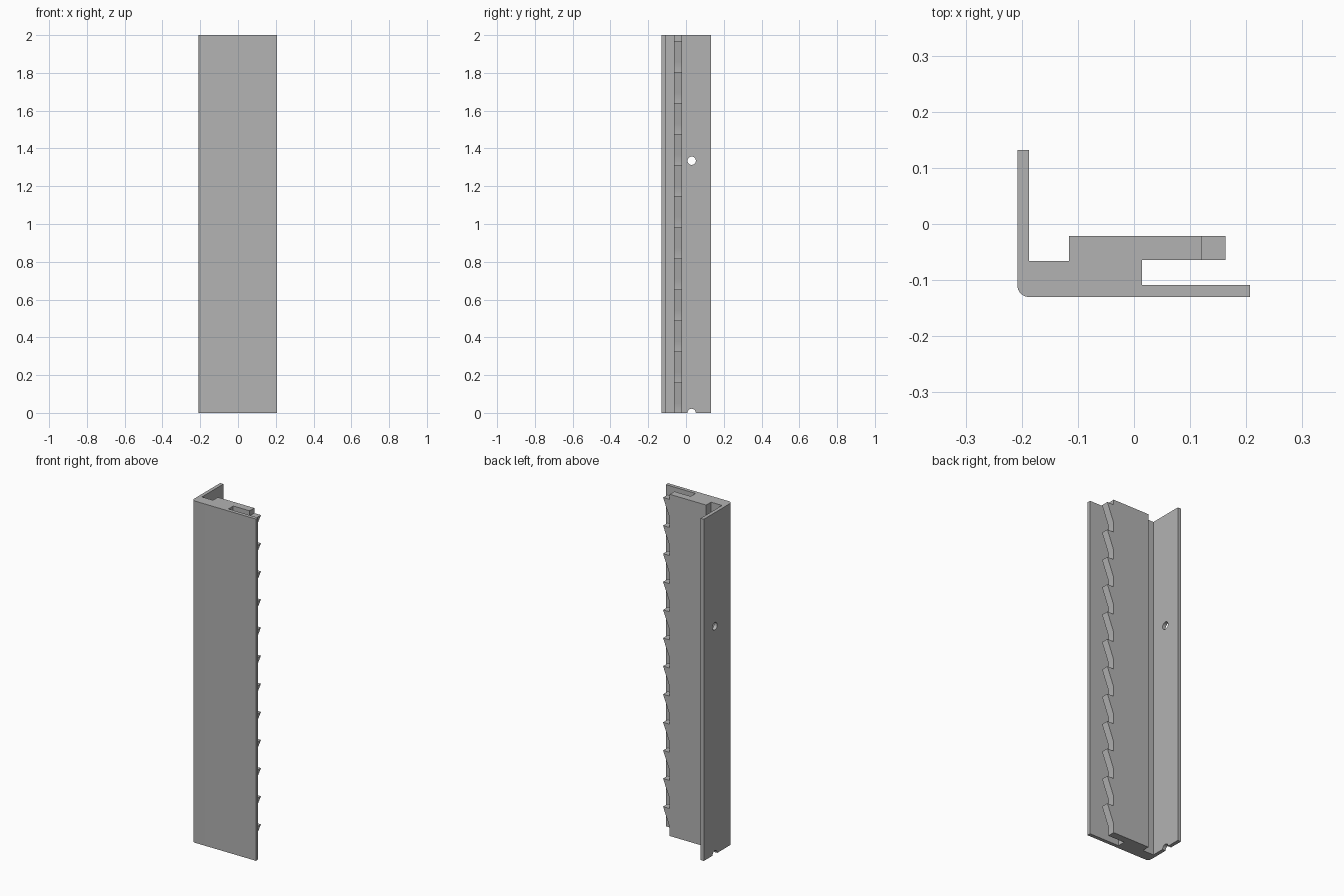
import bpy, bmesh, math
from mathutils import Vector

default = bpy.data.objects.get("Cube")
if default:
    bpy.data.objects.remove(default, do_unlink=True)

grey = bpy.data.materials.new("plain grey")
grey.use_nodes = True
colour = (0.45, 0.45, 0.45, 1)
grey.diffuse_color = colour
grey.node_tree.nodes["Principled BSDF"].inputs["Base Color"].default_value = colour


def prism(name, points, sweep):
    """Extrude a closed outline along a vector."""
    bm = bmesh.new()
    face = bm.faces.new([bm.verts.new(p) for p in points])
    result = bmesh.ops.extrude_face_region(bm, geom=[face])
    moved = [g for g in result["geom"] if isinstance(g, bmesh.types.BMVert)]
    bmesh.ops.translate(bm, verts=moved, vec=Vector(sweep))
    bmesh.ops.recalc_face_normals(bm, faces=bm.faces)
    mesh = bpy.data.meshes.new(name)
    bm.to_mesh(mesh)
    bm.free()
    mesh.materials.append(grey)
    obj = bpy.data.objects.new(name, mesh)
    bpy.context.collection.objects.link(obj)
    return obj


def cut(target, cutter):
    cutter.hide_render = True
    mod = target.modifiers.new("cut", 'BOOLEAN')
    mod.operation = 'DIFFERENCE'
    mod.solver = 'EXACT'
    mod.object = cutter
    bpy.context.view_layer.objects.active = target
    bpy.ops.object.modifier_apply(modifier=mod.name)
    bpy.data.objects.remove(cutter, do_unlink=True)


# Rail cross-section: mounting flange, slotted block and front plate
HEIGHT = 2
LEFT, FRONT, R = -0.208, -0.13, 0.021
corner = []
for i in range(9):
    a = math.pi + i / 8 * math.pi / 2
    corner.append((LEFT + R + R * math.cos(a), FRONT + R + R * math.sin(a)))
section = corner + [
    (0.207, FRONT), (0.207, -0.109), (0.014, -0.109), (0.014, -0.064),
    (0.163, -0.064), (0.163, -0.021), (-0.116, -0.021), (-0.116, -0.066),
    (-0.187, -0.066), (-0.187, 0.132), (LEFT, 0.132)]
rail = prism("toothed_rail", [(x, y, 0) for x, y in section], (0, 0, HEIGHT))

# Ratchet teeth: flat on top, tapering in below
ROOT, TIP, PITCH, TAPER = 0.12, 0.163, 0.1645, 0.11
path = [(0.19, 2.1), (ROOT, 2.1)]
for i in range(12):
    z = 1.97 - i * PITCH
    path += [(ROOT, z), (TIP + 0.01, z), (TIP + 0.01, z - 0.0005),
             (TIP, z - 0.0005), (ROOT, z - TAPER)]
path += [(ROOT, -0.1), (0.19, -0.1)]
cut(rail, prism("tooth_cutter", [(x, -0.085, z) for x, z in path], (0, 0.1, 0)))

# Screw holes in the flange; the lowest is halved by the end
for z in (0, 1.335):
    ring = [(-0.25, 0.03 + 0.022 * math.cos(k * math.pi / 12),
             z + 0.022 * math.sin(k * math.pi / 12)) for k in range(24)]
    cut(rail, prism("hole_cutter", ring, (0.1, 0, 0)))

# Smooth the rounded corner and holes, keep the other edges sharp
bpy.ops.object.select_all(action='DESELECT')
rail.select_set(True)
bpy.context.view_layer.objects.active = rail
bpy.ops.object.shade_smooth_by_angle(angle=math.radians(30))
